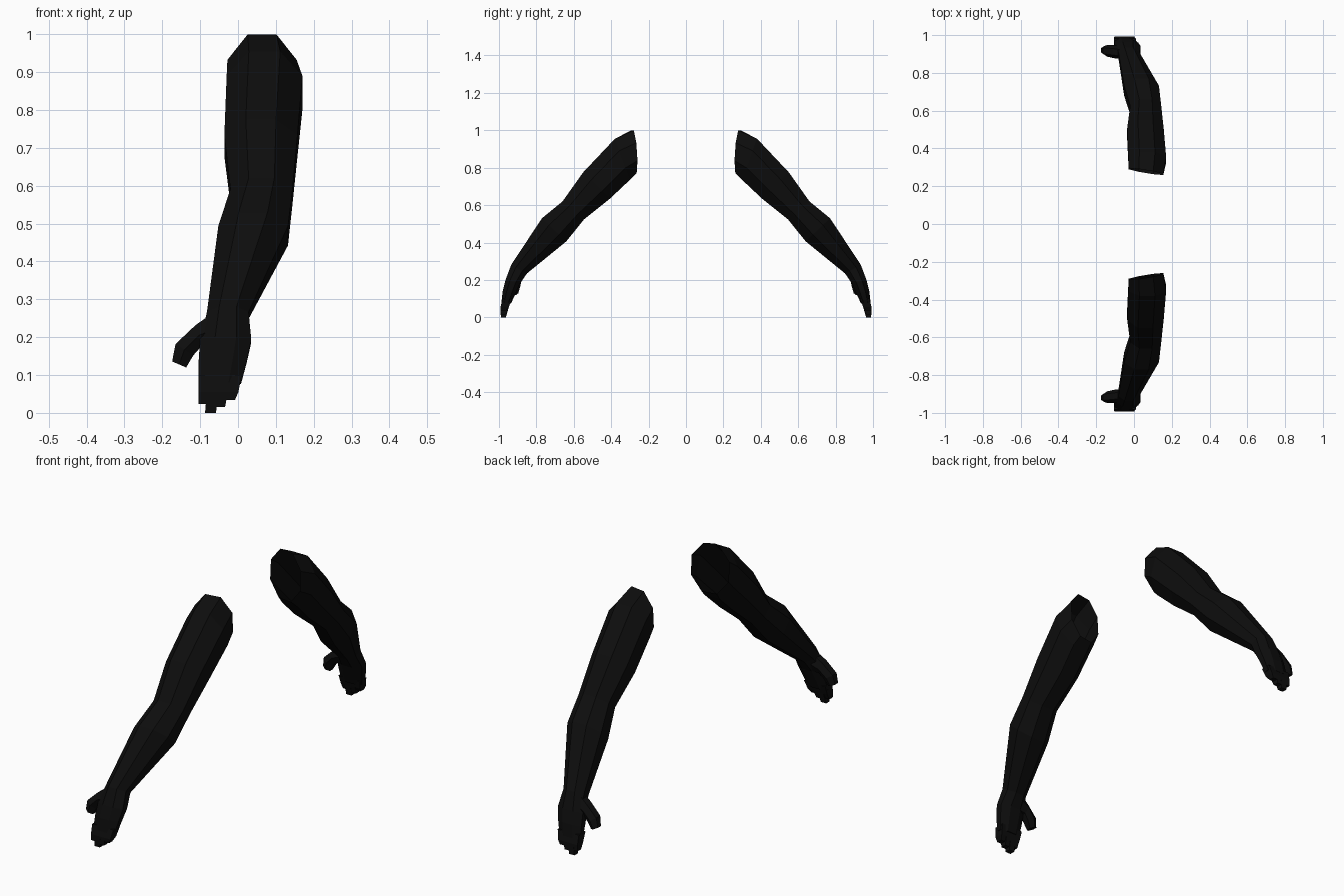
import bpy, math
from mathutils import Vector

if "Cube" in bpy.data.objects:
    bpy.data.objects.remove(bpy.data.objects["Cube"])

black = bpy.data.materials.new("black")
black.diffuse_color = (0.004, 0.004, 0.004, 1)
black.use_nodes = True
black.node_tree.nodes["Principled BSDF"].inputs["Base Color"].default_value = black.diffuse_color


def loft(name, rings, n, cap_start=False):
    """Skin rings of (centre, half axis u, half axis v), capped at the end, mirrored in y."""
    verts, faces = [], []
    k = 1 / math.cos(math.pi / n)
    for c, u, v in rings:
        for i in range(n):
            a = 2 * math.pi * (i + 0.5) / n
            verts.append(c + u * k * math.cos(a) + v * k * math.sin(a))
    for r in range(len(rings) - 1):
        for i in range(n):
            j = (i + 1) % n
            faces.append((r * n + j, r * n + i, (r + 1) * n + i, (r + 1) * n + j))
    last = (len(rings) - 1) * n
    faces.append(tuple(last + i for i in reversed(range(n))))
    if cap_start:
        faces.append(tuple(range(n)))
    # outward winding
    mesh = bpy.data.meshes.new(name)
    mesh.from_pydata([tuple(p) for p in verts], [], [f[::-1] for f in faces])
    mesh.materials.append(black)
    ob = bpy.data.objects.new(name, mesh)
    bpy.context.collection.objects.link(ob)
    mod = ob.modifiers.new("mirror", 'MIRROR')
    mod.use_axis = (False, True, False)
    mod.use_mirror_merge = False
    return ob


def section(yt, zt, yb, zb, x0, x1, skew=0.0):
    """Ring from its upper and lower point in the side view and its x range."""
    c = Vector(((x0 + x1) / 2, (yt + yb) / 2, (zt + zb) / 2))
    u = Vector(((x1 - x0) / 2, skew, 0))
    return c, u, Vector((0, (yt - yb) / 2, (zt - zb) / 2))


# Arm from open shoulder end down to the knuckles
loft("arm", [section(*s) for s in (
    (.285, 1.0, .27, .77, -.028, .155, -.015),
    (.38, .955, .30, .735, -.03, .17),
    (.55, .775, .405, .636, -.036, .157),
    (.66, .62, .545, .524, -.02, .144),
    (.77, .53, .64, .406, -.052, .132),
    (.935, .28, .85, .235, -.082, .028),
    (.965, .20, .888, .18, -.10, .035),
    (.98, .14, .91, .13, -.104, .023),
    (.987, .08, .935, .075, -.105, .008),
)], 8)

# Fingers: x range at knuckle and tip, tip height
for i, (a0, a1, b0, b1, z) in enumerate((
        (-.105, -.076, -.104, -.084, .024),
        (-.078, -.048, -.087, -.058, .0),
        (-.050, -.020, -.060, -.034, .016),
        (-.022, .010, -.036, -.008, .034))):
    loft("finger_%d" % (i + 1), [
        section(.981, .10, .93, .10, a0, a1),
        section(.992, .055, .947, .055, (a0 + b0) / 2, (a1 + b1) / 2),
        section(.99, z, .963, z, b0, b1)], 4, True)

# Thumb: upper and lower edge in the front view, y centre, half depth
rings = []
for xa, za, xb, zb, y, h in (
        (-.065, .265, -.05, .18, .905, .028),
        (-.112, .232, -.095, .178, .912, .03),
        (-.165, .182, -.118, .152, .917, .027),
        (-.174, .136, -.137, .12, .92, .02)):
    rings.append((Vector(((xa + xb) / 2, y, (za + zb) / 2)),
                  Vector(((xb - xa) / 2, 0, (zb - za) / 2)), Vector((0, h, 0))))
loft("thumb", rings, 6, True)
